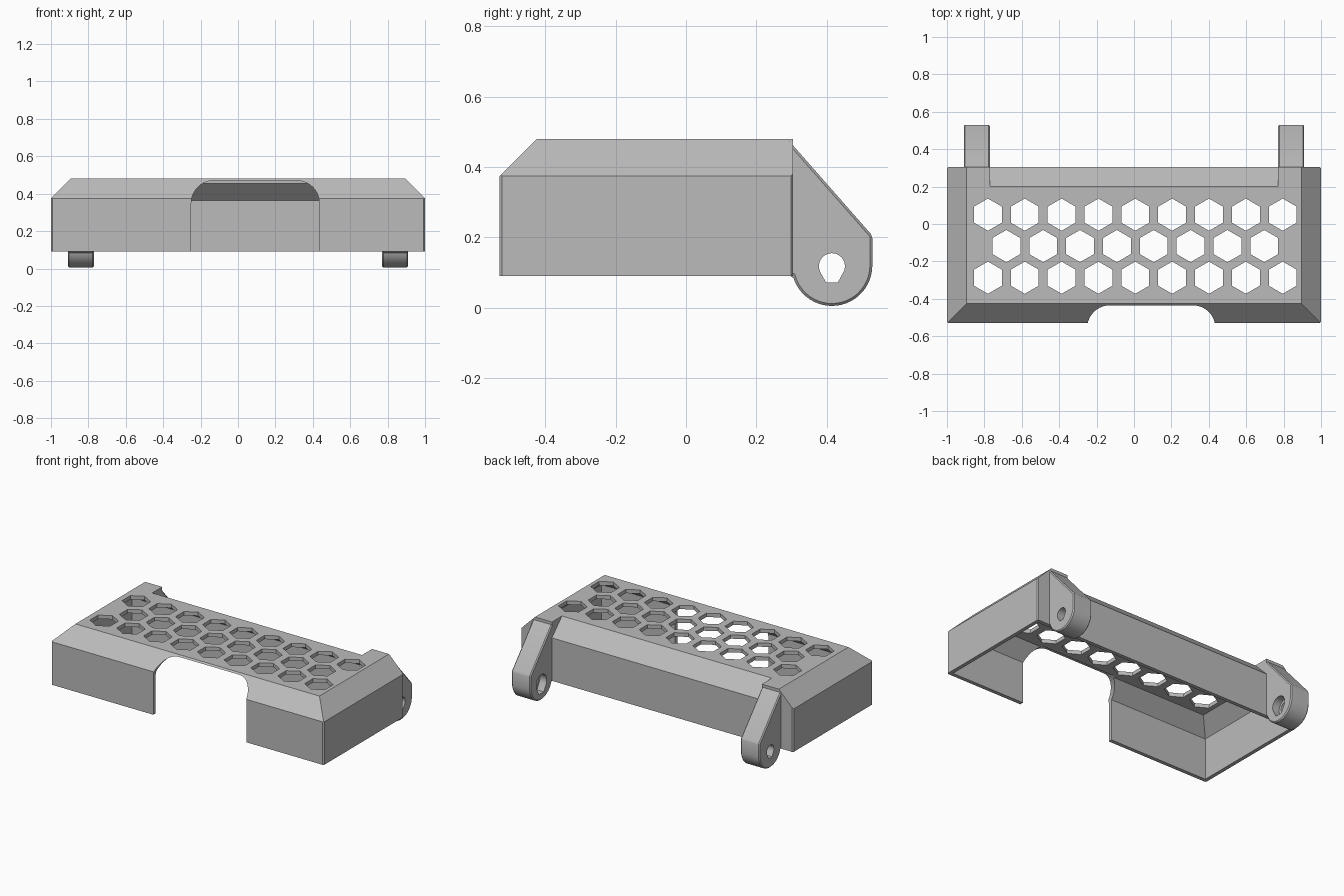
import bpy, bmesh
from math import cos, sin, radians, pi
from mathutils import Vector

if "Cube" in bpy.data.objects:
    bpy.data.objects.remove(bpy.data.objects["Cube"])

grey = bpy.data.materials.new("plain_grey")
grey.use_nodes = True
grey.diffuse_color = (0.5, 0.5, 0.5, 1)
grey.node_tree.nodes["Principled BSDF"].inputs["Base Color"].default_value = (0.5, 0.5, 0.5, 1)


def prism(name, profile, axis, lo, hi, slices=()):
    """Extrude a 2D profile along an axis, then trim with (point, normal) planes."""
    def place(p, d):
        return {"x": (d, p[0], p[1]), "y": (p[0], d, p[1]), "z": (p[0], p[1], d)}[axis]
    bm = bmesh.new()
    face = bm.faces.new([bm.verts.new(place(p, lo)) for p in profile])
    top = bmesh.ops.extrude_face_region(bm, geom=[face])["geom"]
    shift = Vector(place((0, 0), hi - lo))
    bmesh.ops.translate(bm, vec=shift, verts=[v for v in top if isinstance(v, bmesh.types.BMVert)])
    for point, normal in slices:
        cut = bmesh.ops.bisect_plane(bm, geom=bm.verts[:] + bm.edges[:] + bm.faces[:],
                                     plane_co=point, plane_no=normal, clear_outer=True)
        edges = [e for e in cut["geom_cut"] if isinstance(e, bmesh.types.BMEdge)]
        bmesh.ops.contextual_create(bm, geom=edges)
    bmesh.ops.recalc_face_normals(bm, faces=bm.faces)
    mesh = bpy.data.meshes.new(name)
    bm.to_mesh(mesh)
    bm.free()
    mesh.materials.append(grey)
    obj = bpy.data.objects.new(name, mesh)
    bpy.context.collection.objects.link(obj)
    return obj


def carve(obj, cutters):
    """Subtract the cutters, bake the modifiers and drop the cutters."""
    for c in cutters:
        mod = obj.modifiers.new("cut", "BOOLEAN")
        mod.operation, mod.solver, mod.object = "DIFFERENCE", "EXACT", c
    bpy.context.view_layer.update()
    graph = bpy.context.evaluated_depsgraph_get()
    mesh = bpy.data.meshes.new_from_object(obj.evaluated_get(graph))
    obj.modifiers.clear()
    obj.data = mesh
    for c in cutters:
        bpy.data.objects.remove(c)


def arc(cx, cy, r, start, end, n):
    angles = [radians(start + (end - start) * i / n) for i in range(n + 1)]
    return [(cx + r * cos(a), cy + r * sin(a)) for a in angles]


FRONT, BACK, BASE, TOP = -0.53, 0.305, 0.09, 0.48
CHAMFER, WALL = 0.105, 0.025
SHOULDER = TOP - CHAMFER


def hood(half, bottom, shoulder, top):
    slope = top - shoulder
    return [(-half, bottom), (half, bottom), (half, shoulder), (half - slope, top),
            (slope - half, top), (-half, shoulder)]


# Cover with chamfered sides and front, and slightly blunted corners
blunt = [((sx * 0.993, y, 0), (sx, sy, 0)) for sx in (-1, 1) for sy, y in ((-1, FRONT), (1, BACK))]
cover = prism("cover", hood(1, BASE, SHOULDER, TOP), "y", FRONT, BACK,
              [((0, FRONT, SHOULDER), (0, -1, 1))] + blunt)

# Hollow inside, open at the bottom
inner_shoulder = SHOULDER - WALL * 0.414
cavity = prism("cavity", hood(1 - WALL, BASE - 0.1, inner_shoulder, TOP - WALL), "y",
               FRONT + WALL, BACK - WALL,
               [((0, FRONT + WALL, inner_shoulder), (0, -1, 1)),
                ((0, BACK - WALL, inner_shoulder), (0, 1, 1))])

# Sloped back edge between the arms
e = 0.1
slope = prism("back_slope", [(BACK - CHAMFER - e, TOP + e), (BACK + e, SHOULDER - e),
                             (BACK + e, TOP + e)], "x", -0.77, 0.77)

# Front opening with rounded top corners
opening = prism("front_opening", [(-0.25, -0.1), (0.435, -0.1)]
                + arc(0.315, 0.35, 0.12, 0, 90, 10) + arc(-0.13, 0.35, 0.12, 90, 180, 10),
                "y", FRONT - 0.1, -0.40)
carve(cover, [cavity, slope, opening])

# Honeycomb vents in three staggered rows
vents = []
for count, y in ((9, 0.05), (8, -0.118), (9, -0.287)):
    for i in range(count):
        x = 0.007 + (i - (count - 1) / 2) * 0.197
        vents.append(prism("vent", arc(x, y, 0.086, 30, 330, 5), "z", TOP - 0.06, TOP + 0.1))
carve(cover, vents)


def keyhole(r):
    """Round hole tapering to a flat bottom."""
    return arc(0.415, 0.118, r, -30, 210, 20) + [(0.415 - 0.45 * r, 0.118 - 1.25 * r),
                                                (0.415 + 0.45 * r, 0.118 - 1.25 * r)]


# Hinge arms with a pin hole that is wider on the inner side
for side, label in ((1, "left"), (-1, "right")):
    lo, hi = sorted((side * 0.77, side * 0.91))
    arm = prism(label + "_hinge_arm", [(0.29, BASE), (0.29, 0.478), (0.53, 0.205)]
                + arc(0.415, 0.12, 0.115, 0, -165, 24), "x", lo, hi)
    bevel = arm.modifiers.new("edge", "BEVEL")
    bevel.width, bevel.segments, bevel.limit_method = 0.008, 1, "ANGLE"
    ends = sorted((side * 0.7, side * 0.82))
    carve(arm, [prism("pin", keyhole(0.037), "x", lo - 0.1, hi + 0.1),
                prism("socket", keyhole(0.055), "x", *ends)])
    bpy.context.view_layer.objects.active = arm
    bpy.ops.object.select_all(action="DESELECT")
    arm.select_set(True)
    bpy.ops.object.shade_smooth_by_angle(angle=radians(25))
